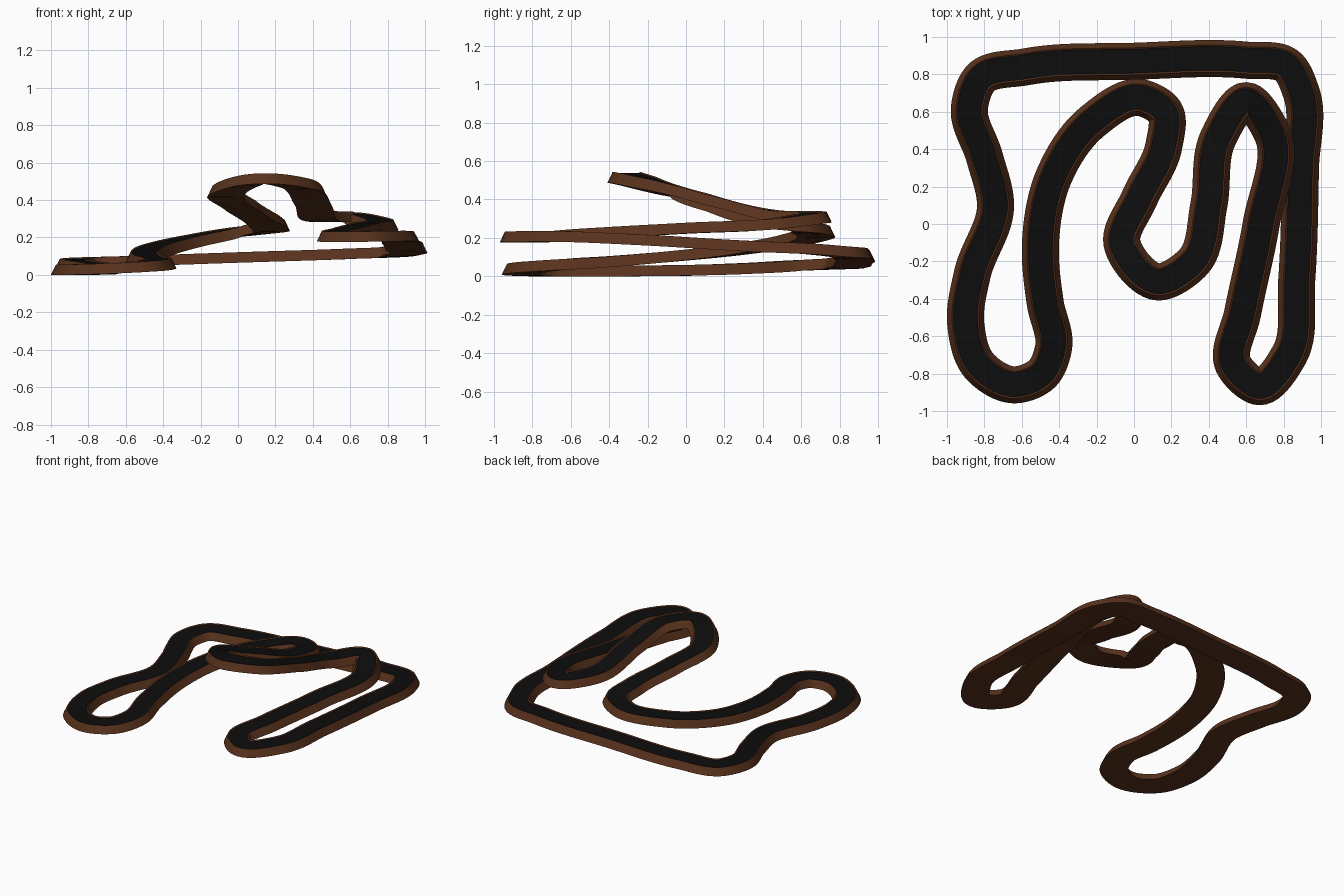
import bpy, bmesh, math
from mathutils import Vector

if "Cube" in bpy.data.objects:
    bpy.data.objects.remove(bpy.data.objects["Cube"])

# Centre line of the closed circuit: x, y, height of the underside
PATH = [Vector(p) for p in (
    (-.64, -.86, .008), (-.83, -.755, 0), (-.90, -.53, 0), (-.865, -.27, 0),
    (-.74, .10, .005), (-.80, .36, .015), (-.88, .62, .03), (-.82, .78, .037),
    (-.58, .84, .045), (0, .87, .065), (.60, .876, .085), (.82, .845, .095),
    (.895, .70, .11), (.89, .30, .13), (.87, -.30, .165), (.83, -.70, .18),
    (.67, -.87, .177), (.53, -.75, .177), (.58, -.48, .195), (.68, 0, .222),
    (.74, .48, .248), (.60, .66, .28), (.45, .46, .287), (.40, .10, .375),
    (.32, -.20, .46), (.13, -.31, .487), (-.065, -.10, .42), (.03, .14, .34),
    (.16, .42, .253), (.165, .60, .228), (.04, .675, .208), (-.22, .55, .16),
    (-.43, .25, .11), (-.50, -.10, .073), (-.475, -.42, .047), (-.43, -.66, .032),
    (-.49, -.80, .02))]
STEPS = 12


def sample_loop(pts):
    # Smooth closed spline with chord-length tangents
    n = len(pts)
    d = [(pts[(i + 1) % n] - pts[i]).length for i in range(n)]
    tan = []
    for i in range(n):
        a = (pts[i] - pts[i - 1]) / d[i - 1]
        b = (pts[(i + 1) % n] - pts[i]) / d[i]
        tan.append((a * d[i] + b * d[i - 1]) / (d[i] + d[i - 1]))
    out = []
    for i in range(n):
        j = (i + 1) % n
        for k in range(STEPS):
            t = k / STEPS
            out.append(pts[i] * (2*t**3 - 3*t**2 + 1) + pts[j] * (3*t**2 - 2*t**3)
                       + tan[i] * d[i] * (t**3 - 2*t**2 + t) + tan[j] * d[i] * (t**3 - t**2))
    return out


def sweep(name, profile, line, color):
    # Profile points are (sideways to the right, up), kept upright along the line
    bm = bmesh.new()
    n, rings = len(line), []
    for i, p in enumerate(line):
        t = line[(i + 1) % n] - line[i - 1]
        side = Vector((t.y, -t.x, 0)).normalized()
        rings.append([bm.verts.new(p + side * u + Vector((0, 0, h))) for u, h in profile])
    for i in range(n):
        a, b = rings[i], rings[(i + 1) % n]
        for k in range(len(profile) - 1):
            bm.faces.new((a[k], a[k + 1], b[k + 1], b[k]))
    me = bpy.data.meshes.new(name)
    bm.to_mesh(me)
    bm.free()
    ob = bpy.data.objects.new(name, me)
    bpy.context.collection.objects.link(ob)
    mat = bpy.data.materials.new(name + "_paint")
    mat.diffuse_color = color
    mat.use_nodes = True
    mat.node_tree.nodes["Principled BSDF"].inputs["Base Color"].default_value = mat.diffuse_color
    me.materials.append(mat)
    bpy.ops.object.select_all(action='DESELECT')
    bpy.context.view_layer.objects.active = ob
    ob.select_set(True)
    bpy.ops.object.shade_smooth_by_angle(angle=math.radians(25))
    return ob


line = sample_loop(PATH)

# Sloped banks with a small raised lip, and the flat underside
sweep("track_bank", [(.064, .050), (.072, .056), (.099, 0), (-.099, 0), (-.072, .056), (-.064, .050)],
      line, (.10, .032, .012, 1))
# Recessed driving surface
sweep("road_surface", [(-.064, .050), (.064, .050)], line, (.004, .004, .004, 1))
